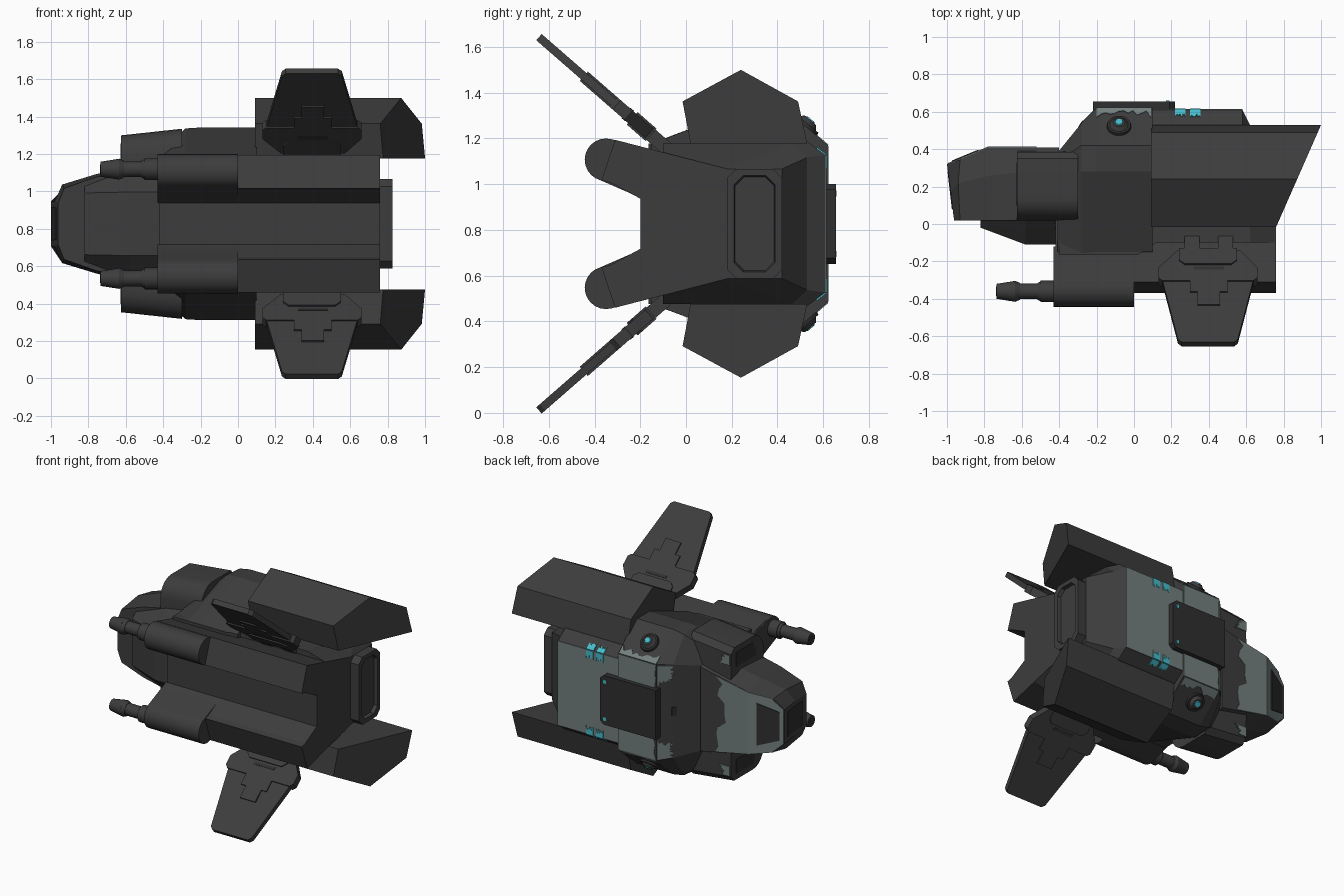
import bpy, bmesh, math, random
from mathutils import Vector

random.seed(4)
C = 0.827  # height of the symmetry plane


def material(name, rgb):
    m = bpy.data.materials.new(name)
    m.diffuse_color = (*rgb, 1)
    return m


DARK = material("dark_grey", (0.046, 0.046, 0.046))
BLACK = material("near_black", (0.028, 0.028, 0.029))
PALE = material("pale_grey_green", (0.17, 0.215, 0.21))
TEAL = material("teal", (0.06, 0.5, 0.6))


def finish(name, bm, mat, smooth=False):
    bmesh.ops.recalc_face_normals(bm, faces=bm.faces)
    me = bpy.data.meshes.new(name)
    bm.to_mesh(me)
    bm.free()
    me.materials.append(mat)
    ob = bpy.data.objects.new(name, me)
    bpy.context.collection.objects.link(ob)
    if smooth:
        bpy.ops.object.select_all(action='DESELECT')
        ob.select_set(True)
        bpy.context.view_layer.objects.active = ob
        bpy.ops.object.shade_smooth_by_angle(angle=math.radians(35))
    return ob


def loft(name, loops, mat=DARK, side=1, smooth=False):
    """Skin closed loops of (x, y, w); w is the distance from the symmetry plane."""
    bm = bmesh.new()
    rings = [[bm.verts.new((x, y, C + side * w)) for x, y, w in lp] for lp in loops]
    n = len(rings[0])
    for a, b in zip(rings, rings[1:]):
        for i in range(n):
            bm.faces.new((a[i], a[(i + 1) % n], b[(i + 1) % n], b[i]))
    bm.faces.new(rings[0])
    bm.faces.new(rings[-1])
    return finish(name, bm, mat, smooth)


def sym(loop):
    return loop + [(x, y, -w) for x, y, w in reversed(loop)]


def at(x, prof):
    return [(x, y, w) for y, w in prof]


def cone(name, p, d, depth, r1, r2, mat=DARK, seg=24):
    """Round part starting at p and running along d."""
    d = Vector(d).normalized()
    mid = Vector(p) + d * depth / 2
    mtx = d.to_track_quat('Z', 'Y').to_matrix().to_4x4()
    mtx.translation = mid
    bm = bmesh.new()
    bmesh.ops.create_cone(bm, cap_ends=True, segments=seg, radius1=r1, radius2=r2,
                          depth=depth, matrix=mtx)
    return finish(name, bm, mat, True)


def patch(name, corners, mat=PALE, jag=(), depth=0.07, lift=0.004, side=1):
    """Thin paint plate on a flat face; the edges listed in jag are ragged."""
    pts = [Vector(c) for c in corners]
    mid = sum(pts, Vector()) / len(pts)
    nrm = (pts[1] - pts[0]).cross(pts[2] - pts[0]).normalized()
    if nrm.dot(mid - Vector((-0.1, 0.1, 0))) < 0:
        nrm = -nrm
    out = []
    for i, p in enumerate(pts):
        q = pts[(i + 1) % len(pts)]
        out.append(p)
        if i in jag:
            inward = nrm.cross(q - p).normalized()
            if inward.dot(mid - p) < 0:
                inward = -inward
            out += [p.lerp(q, k / 12) + inward * random.uniform(0, depth) for k in range(1, 12)]
    return loft(name, [[tuple(p + nrm * h) for p in out] for h in (-0.002, lift)], mat, side)


# Hull: bulged front, rear, belly with twin keels
full = [(-0.15, 0.35), (0.28, 0.515), (0.42, 0.515), (0.62, 0.343)]
loft("front_hull", [
    sym(at(-0.41, [(-0.15, 0.33), (0.24, 0.40), (0.33, 0.39), (0.38, 0.30)])),
    sym(at(-0.28, [(-0.155, 0.35), (0.28, 0.51), (0.42, 0.50), (0.54, 0.33)])),
    sym(at(-0.20, full)), sym(at(0.10, full))])
rear = [(-0.10, 0.35), (0.53, 0.36), (0.61, 0.30)]
loft("rear_hull", [
    sym(at(0.09, rear)), sym(at(0.58, rear)),
    sym(at(0.62, [(-0.10, 0.35), (0.46, 0.355), (0.53, 0.29)])),
    sym(at(0.76, [(-0.10, 0.31), (0.18, 0.24), (0.42, 0.24)]))])
loft("side_step", [[(x, y, w) for x, y in
     [(-0.40, -0.165), (0.02, -0.165), (0.12, -0.10), (0.62, -0.10), (0.62, 0.1), (-0.40, 0.1)]]
     for w in (-0.35, 0.35)])
keel = [(0.18, 0.24), (-0.31, 0.367), (-0.37, 0.19), (-0.33, 0.18), (-0.20, 0.11)]
loft("belly_keels", [sym(at(-0.42, keel)), sym(at(0.76, keel))])

# Rear door with recessed panel
def door(i):
    a, b, w, c = 0.18 + i, 0.42 - i, 0.24 - i, 0.04
    return [(a, w - c), (a + c, w), (b - c, w), (b, w - c)]
loft("rear_door", [sym(at(0.74, door(0))), sym(at(0.825, door(0))),
                   sym(at(0.825, door(0.03))), sym(at(0.80, door(0.035)))])

# Nose, chin
loft("nose", [
    sym([(-0.962, 0.02, 0.11), (-0.98, 0.17, 0.12), (-1.0, 0.32, 0.12)]),
    sym([(-0.93, 0.02, 0.19), (-0.94, 0.22, 0.21), (-0.93, 0.345, 0.19)]),
    sym([(-0.76, 0.02, 0.25), (-0.76, 0.26, 0.265), (-0.78, 0.41, 0.22)]),
    sym([(-0.40, 0.02, 0.33), (-0.40, 0.30, 0.35), (-0.40, 0.41, 0.30)])])
loft("chin", [
    sym([(-0.82, 0.03, 0.21), (-0.82, -0.02, 0.165)]),
    sym([(-0.58, 0.03, 0.30), (-0.58, -0.11, 0.17)]),
    sym([(-0.42, 0.03, 0.33), (-0.42, -0.11, 0.17)])])

# Roof hatch and front slope details
loft("roof_hatch", [[(x, y, w) for x, w in
     [(-0.22, -0.175), (0.19, -0.175), (0.22, -0.15), (0.22, 0.15), (0.19, 0.175), (-0.22, 0.175)]]
     for y in (0.60, 0.655)], BLACK)
patch("slope_slot", [(-0.29, 0.518, -0.03), (-0.27, 0.548, -0.03),
                     (-0.27, 0.548, 0.03), (-0.29, 0.518, 0.03)], BLACK, lift=0.008)

# Roof and nose paint
patch("rear_roof_paint", [(0.10, 0.61, -0.30), (0.58, 0.61, -0.30), (0.58, 0.61, 0.30), (0.10, 0.61, 0.30)])
patch("front_roof_paint", [(-0.20, 0.62, -0.34), (0.10, 0.62, -0.34), (0.10, 0.62, 0.34), (-0.20, 0.62, 0.34)],
      jag=(3,), depth=0.03)
patch("nose_roof_paint", [(-0.78, 0.41, -0.22), (-0.52, 0.41, -0.27), (-0.52, 0.41, 0.27), (-0.78, 0.41, 0.22)],
      jag=(1,), depth=0.09)
patch("nose_slope_paint", [(-0.78, 0.41, -0.22), (-0.93, 0.347, -0.19), (-0.93, 0.347, 0.19), (-0.78, 0.41, 0.22)])
patch("nose_tip_paint", [(-0.93, 0.347, -0.18), (-0.995, 0.322, -0.12), (-0.995, 0.322, 0.12), (-0.93, 0.347, 0.18)])
patch("windscreen", [(-0.83, 0.389, -0.15), (-0.97, 0.331, -0.10), (-0.97, 0.331, 0.10), (-0.83, 0.389, 0.15)],
      BLACK, lift=0.009)
patch("nose_front_window", [(-0.993, 0.28, -0.09), (-0.97, 0.08, -0.085), (-0.97, 0.08, 0.085), (-0.993, 0.28, 0.09)],
      BLACK)

for s, tag in ((1, "upper"), (-1, "lower")):
    # Engine pod with slanted tail
    hexa = [(-0.015, 0.535), (0.24, 0.673), (0.49, 0.535), (0.53, 0.35), (0.02, 0.35)]
    loft("engine_pod_" + tag, [at(0.09, hexa), [(0.767 + y * 0.44, y, w) for y, w in hexa]], side=s)

    # Rounded cheek pod beside the nose, with intake
    arc = [(0.14 - 0.12 * math.cos(a), 0.36 + 0.13 * math.sin(a))
           for a in [k * math.pi / 12 for k in range(7)]]
    cheek = [(0.02, 0.2)] + arc + [(0.35, 0.49), (0.385, 0.45), (0.39, 0.2)]
    loft("cheek_pod_" + tag, [at(-0.625, [(y, w * 0.965) for y, w in cheek]),
                              at(-0.30, [(y, w * 1.037) for y, w in cheek])], side=s, smooth=True)
    patch("cheek_intake_" + tag, [(-0.625, 0.10, 0.33), (-0.625, 0.33, 0.33),
                                  (-0.625, 0.33, 0.43), (-0.625, 0.14, 0.43)], BLACK, side=s)
    patch("cheek_paint_" + tag, [(-0.62, 0.39, 0.36), (-0.52, 0.39, 0.36),
                                 (-0.56, 0.39, 0.43), (-0.62, 0.39, 0.43)], jag=(1,), depth=0.03, side=s)

    # Gun housing, merged into the keel, and stepped barrel
    gy, gw, r = -0.35, 0.28, 0.093
    round_end = [(gy + r * math.cos(a), gw + r * math.sin(a))
                 for a in [math.radians(75 + k * 15) for k in range(13)]]
    housing = [(-0.12, 0.31)] + round_end + [(-0.19, 0.11)]
    loft("gun_housing_" + tag, [at(-0.43, housing), at(0.0, housing)], side=s, smooth=True)
    for part, x0, x1, r1, r2 in (("collar", -0.42, -0.50, 0.058, 0.058), ("sleeve", -0.49, -0.515, 0.058, 0.045),
                                 ("barrel", -0.50, -0.64, 0.042, 0.042), ("muzzle_ring", -0.61, -0.635, 0.045, 0.056),
                                 ("muzzle", -0.634, -0.735, 0.056, 0.04)):
        cone(f"gun_{part}_{tag}", (x0, -0.36, C + s * 0.292), (-1, 0, 0), x0 - x1, r1, r2)
    cone("gun_bore_" + tag, (-0.73, -0.36, C + s * 0.292), (-1, 0, 0), 0.008, 0.025, 0.025, BLACK)

    # Slanted fin, raised armour and root
    def slab(name, outline, n0, n1, mat=DARK):
        loft(f"{name}_{tag}", [[(x, -0.10 - 0.754 * t + 0.657 * n, 0.343 + 0.657 * t + 0.754 * n)
                                for x, t in outline] for n in (n0, n1)], mat, s)
    slab("fin_blade", [(0.15, 0.27), (0.235, 0.70), (0.255, 0.72), (0.535, 0.72), (0.555, 0.70), (0.64, 0.27)],
         -0.018, 0.018)
    slab("fin_collar", [(0.23, 0.08), (0.13, 0.20), (0.13, 0.27), (0.15, 0.29), (0.30, 0.29), (0.30, 0.37),
                        (0.34, 0.37), (0.34, 0.46), (0.46, 0.46), (0.46, 0.37), (0.50, 0.37), (0.50, 0.29),
                        (0.64, 0.29), (0.66, 0.27), (0.66, 0.20), (0.57, 0.08)], -0.027, 0.027)
    slab("fin_brace", [(0.24, 0.07), (0.24, 0.15), (0.27, 0.18), (0.52, 0.18), (0.55, 0.15), (0.55, 0.07)],
         -0.036, 0.036)
    slab("fin_slot", [(0.32, 0.195), (0.32, 0.215), (0.48, 0.215), (0.48, 0.195)], -0.03, 0.03, BLACK)
    for k, x in enumerate((0.27, 0.45)):
        slab(f"fin_hinge_{k}", [(x, -0.05), (x, 0.10), (x + 0.08, 0.10), (x + 0.08, -0.05)], -0.03, 0.03)

    # Sensor dome on the shoulder
    d = (0, 0.65, s * 0.76)
    base = Vector((-0.08, 0.522, C + s * 0.427))
    step = Vector(d)
    cone("sensor_base_" + tag, base - step * 0.01, d, 0.025, 0.068, 0.062, BLACK)
    cone("sensor_dome_" + tag, base + step * 0.014, d, 0.02, 0.05, 0.032)
    cone("sensor_eye_" + tag, base + step * 0.033, d, 0.006, 0.024, 0.02, TEAL, 8)

    # Shoulder, slope and teal paint
    patch("shoulder_paint_" + tag, [(-0.20, 0.62, 0.343), (0.09, 0.62, 0.343), (0.09, 0.57, 0.386),
                                    (-0.20, 0.57, 0.386)], jag=(2,), depth=0.05, side=s)
    patch("slope_paint_" + tag, [(-0.205, 0.615, 0.19), (-0.205, 0.615, 0.335), (-0.28, 0.54, 0.325),
                                 (-0.28, 0.54, 0.22)], jag=(2, 3), depth=0.03, side=s)
    for k, x in enumerate((0.22, 0.30)):
        patch(f"teal_mark_{k}_{tag}", [(x, 0.61, 0.24), (x + 0.055, 0.61, 0.24), (x + 0.055, 0.61, 0.30),
                                       (x, 0.61, 0.30)], TEAL, (0,), 0.03, 0.008, s)
        patch(f"teal_edge_{k}_{tag}", [(x, 0.61, 0.30), (x + 0.055, 0.61, 0.30), (x + 0.055, 0.57, 0.33),
                                       (x, 0.57, 0.33)], TEAL, (2,), 0.02, 0.006, s)
    patch("hatch_light_" + tag, [(0.17, 0.655, 0.12), (0.19, 0.655, 0.12), (0.19, 0.655, 0.145),
                                 (0.17, 0.655, 0.145)], TEAL, side=s)
